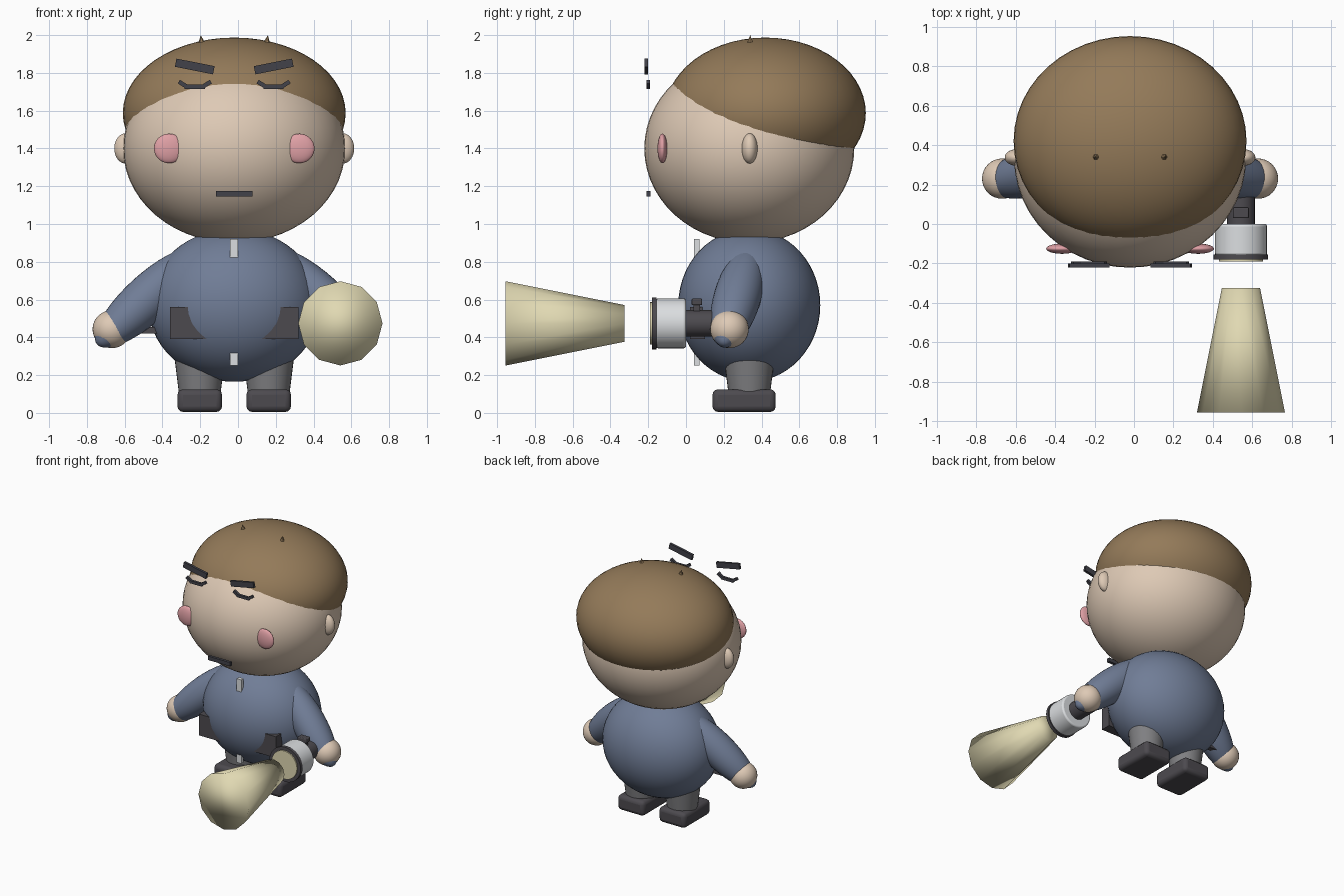
import bpy, math
from mathutils import Vector, Matrix

if "Cube" in bpy.data.objects:
    bpy.data.objects.remove(bpy.data.objects["Cube"])

CX = -0.02  # body centre line


def mat(name, r, g, b):
    m = bpy.data.materials.new(name)
    lin = [((c + 0.055) / 1.055) ** 2.4 for c in (r, g, b)]
    m.diffuse_color = (*lin, 1)
    m.use_nodes = True
    m.node_tree.nodes["Principled BSDF"].inputs["Base Color"].default_value = m.diffuse_color
    return m


SKIN = mat("skin", 0.87, 0.79, 0.71)
HAIR = mat("brown hair", 0.58, 0.48, 0.35)
BLUE = mat("slate blue cloth", 0.44, 0.49, 0.59)
GREY = mat("grey cloth", 0.50, 0.50, 0.51)
DARK = mat("dark rubber", 0.30, 0.29, 0.31)
PINK = mat("blush pink", 0.88, 0.63, 0.65)
WHITE = mat("off white", 0.86, 0.87, 0.88)
GLOW = mat("pale yellow", 0.88, 0.85, 0.70)
BLACK = mat("charcoal", 0.26, 0.26, 0.29)


def finish(name, material, smooth=None, bevel=0):
    ob = bpy.context.object
    ob.name = name
    ob.data.materials.append(material)
    if bevel:
        bpy.ops.object.transform_apply(location=False, rotation=False, scale=True)
        b = ob.modifiers.new("bevel", 'BEVEL')
        b.width, b.segments = bevel, 3
    if smooth == "all":
        bpy.ops.object.shade_smooth()
    elif smooth:
        bpy.ops.object.shade_smooth_by_angle(angle=math.radians(40))
    return ob


def ball(name, loc, radii, material, rot=None, seg=32):
    bpy.ops.mesh.primitive_uv_sphere_add(segments=seg, ring_count=seg // 2 + 4, location=loc)
    ob = bpy.context.object
    ob.scale = radii
    if rot:
        ob.rotation_euler = rot
    return finish(name, material, "all")


def box(name, lo, hi, material, bevel=0, tilt=0):
    lo, hi = Vector(lo), Vector(hi)
    bpy.ops.mesh.primitive_cube_add(size=1, location=(lo + hi) / 2)
    ob = bpy.context.object
    ob.scale = hi - lo
    ob.rotation_euler = (0, tilt, 0)
    return finish(name, material, bool(bevel), bevel)


def tube(name, start, end, r1, r2, material, sides=32, smooth=True, bevel=0):
    start, end = Vector(start), Vector(end)
    d = end - start
    bpy.ops.mesh.primitive_cone_add(vertices=sides, radius1=r1, radius2=r2, depth=d.length,
                                    location=(start + end) / 2)
    bpy.context.object.rotation_euler = d.to_track_quat('Z', 'Y').to_euler()
    return finish(name, material, smooth, bevel)


# head, hair and torso
ball("head", (CX, 0.335, 1.40), (0.588, 0.556, 0.50), SKIN, seg=48)
ball("hair", (CX, 0.42, 1.587), (0.59, 0.532, 0.40), HAIR, seg=48)
ball("torso", (CX, 0.335, 0.57), (0.455, 0.376, 0.405), BLUE, seg=48)

# zip and mouth
box("zip", (-0.042, 0.042, 0.25), (0.0, 0.072, 0.92), WHITE)
box("mouth", (-0.117, -0.21, 1.145), (0.077, -0.188, 1.176), BLACK)

for s, side in ((-1, "left"), (1, "right")):
    def X(o):
        return CX + s * o

    # ears and cheeks
    ball(side + "_ear", (X(0.575), 0.337, 1.40), (0.06, 0.042, 0.08), SKIN)
    ball(side + "_cheek", (X(0.345), -0.125, 1.40), (0.08, 0.026, 0.078), PINK)

    # slanted brow and three-part closed eye
    def bar(name, x1, z1, x2, z2, thick, y1, y2):
        cx, cz = (X(x1) + X(x2)) / 2, (z1 + z2) / 2
        dx, dz = X(x2) - X(x1), z2 - z1
        half = math.hypot(dx, dz) / 2
        box(name, (cx - half, y1, cz - thick / 2), (cx + half, y2, cz + thick / 2), BLACK,
            tilt=-math.atan(dz / dx))

    bar(side + "_brow", 0.31, 1.854, 0.108, 1.814, 0.044, -0.22, -0.20)
    bar(side + "_eye_outer", 0.293, 1.754, 0.25, 1.726, 0.022, -0.21, -0.19)
    bar(side + "_eye_middle", 0.262, 1.727, 0.155, 1.727, 0.022, -0.21, -0.19)
    bar(side + "_eye_inner", 0.167, 1.726, 0.124, 1.754, 0.022, -0.21, -0.19)

    # hair tuft
    tube(side + "_tuft", (X(0.168), 0.34, 1.93), (X(0.178), 0.34, 2.0), 0.03, 0, HAIR, sides=6, smooth=False)

    # arm and hand
    axis = Vector((s * 0.275, -0.075, -0.25))
    rot = axis.to_track_quat('Z', 'Y').to_euler()
    ball(side + "_arm", (X(0.45), 0.272, 0.612), (0.125, 0.125, axis.length), BLUE, rot)
    ball(side + "_hand", (X(0.648), 0.23, 0.443), (0.102, 0.102, 0.1), SKIN)

    # pocket, trouser leg and shoe
    box(side + "_pocket", (X(0.23) - 0.11, 0.02, 0.39), (X(0.23) + 0.11, 0.10, 0.56), DARK)
    tube(side + "_leg", (X(0.1825), 0.335, 0.10), (X(0.1825), 0.335, 0.30), 0.11, 0.135, GREY)
    box(side + "_shoe", (X(0.1825) - 0.118, 0.14, 0.005), (X(0.1825) + 0.118, 0.475, 0.125), DARK, bevel=0.03)

# small clip on the hip
box("hip_clip", (-0.55, 0.25, 0.42), (-0.42, 0.29, 0.455), DARK)

# torch: handle, switch, housing, rim, lens and beam
tx, tz = 0.542, 0.474
tube("torch_handle", (tx, 0.2, tz), (tx, -0.02, tz), 0.07, 0.07, DARK)
box("torch_switch_stem", (tx - 0.025, 0.04, 0.53), (tx + 0.025, 0.075, 0.58), DARK)
box("torch_switch", (tx - 0.04, 0.03, 0.57), (tx + 0.04, 0.085, 0.605), DARK, bevel=0.006)
tube("torch_housing", (tx, 0.0, tz), (tx, -0.16, tz), 0.132, 0.132, WHITE, bevel=0.012)
tube("torch_rim", (tx, -0.155, tz), (tx, -0.18, tz), 0.138, 0.138, DARK)
tube("torch_lens", (tx, -0.17, tz), (tx, -0.19, tz), 0.112, 0.112, GLOW)
tube("light_beam", (tx, -0.955, tz), (tx, -0.325, tz), 0.223, 0.097, GLOW, sides=12, smooth="all")
